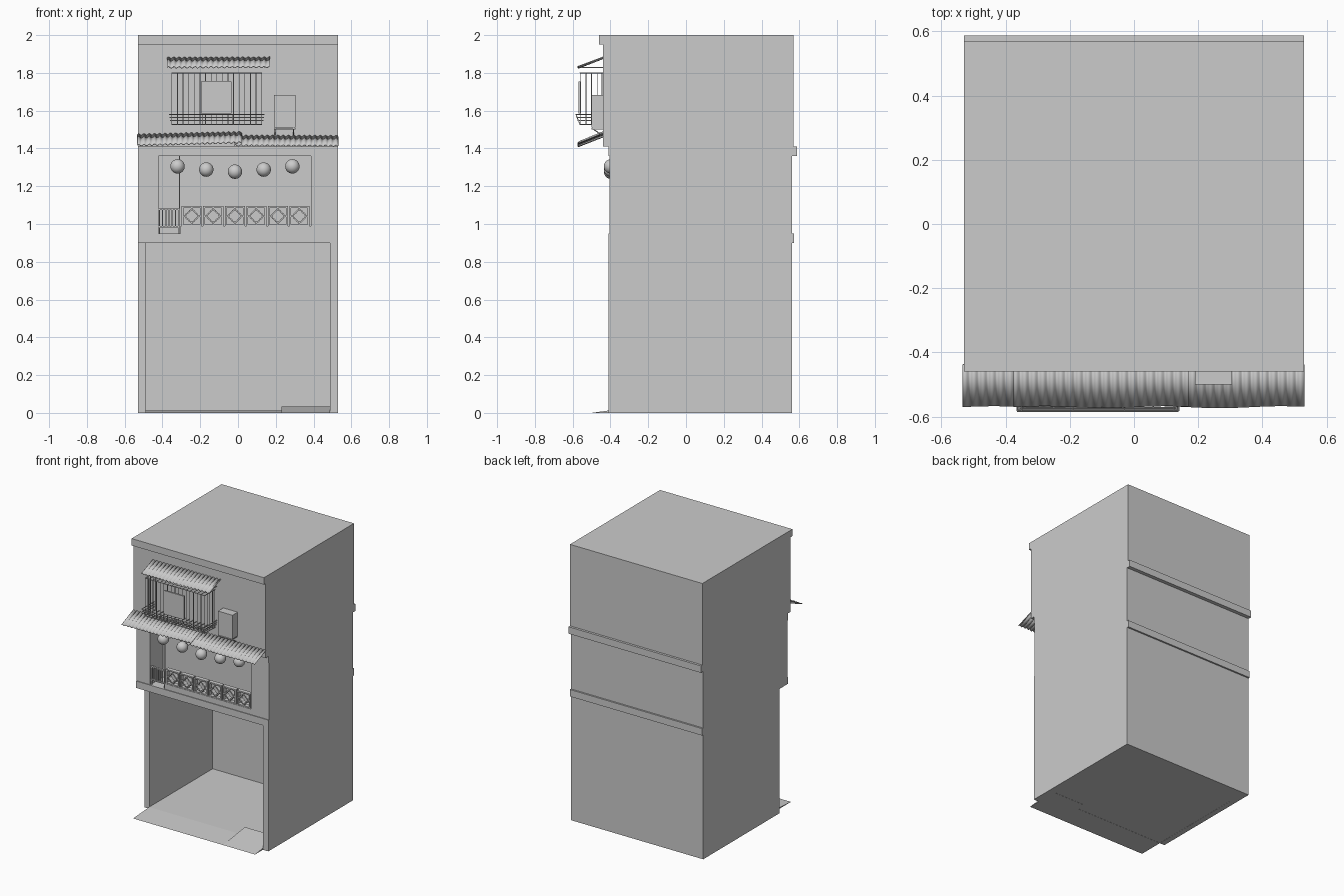
import bpy, bmesh, math
from mathutils import Vector, Matrix

if "Cube" in bpy.data.objects:
    bpy.data.objects.remove(bpy.data.objects["Cube"])


def finish(bm, name, smooth=False):
    bmesh.ops.recalc_face_normals(bm, faces=bm.faces)
    me = bpy.data.meshes.new(name)
    bm.to_mesh(me)
    bm.free()
    ob = bpy.data.objects.new(name, me)
    bpy.context.collection.objects.link(ob)
    if smooth:
        for p in me.polygons:
            p.use_smooth = True
    return ob


def add_box(bm, x0, x1, y0, y1, z0, z1):
    m = Matrix.Translation(((x0 + x1) / 2, (y0 + y1) / 2, (z0 + z1) / 2))
    m = m @ Matrix.Diagonal((x1 - x0, y1 - y0, z1 - z0, 1))
    bmesh.ops.create_cube(bm, size=1, matrix=m)


def box(name, *b):
    bm = bmesh.new()
    add_box(bm, *b)
    return finish(bm, name)


def add_rod(bm, a, b, r=0.0022, seg=6):
    a, b = Vector(a), Vector(b)
    rot = (b - a).to_track_quat('Z', 'Y').to_matrix().to_4x4()
    bmesh.ops.create_cone(bm, cap_ends=True, segments=seg, radius1=r, radius2=r,
                          depth=(b - a).length,
                          matrix=Matrix.Translation((a + b) / 2) @ rot)


def wedge(name, x0, x1, y0, y1, h):
    # ramp rising from y0 at ground to height h at y1
    bm = bmesh.new()
    rows = [[bm.verts.new((x, y, z)) for y, z in ((y0, 0), (y1, 0), (y1, h))] for x in (x0, x1)]
    a, b = rows
    bm.faces.new(a)
    bm.faces.new(b)
    for i in range(3):
        j = (i + 1) % 3
        bm.faces.new((a[i], a[j], b[j], b[i]))
    return finish(bm, name)


def awning(name, x0, x1, back, front, yb=-0.437, yf=-0.57):
    # corrugated sheet; back / front give the edge heights at x0 and x1
    bm = bmesh.new()
    n = int((x1 - x0) / 0.028 * 8)
    rows = []
    for i in range(n + 1):
        t = i / n
        wave = 0.004 * math.sin(i * math.pi / 4)
        zb = back[0] + (back[1] - back[0]) * t + wave
        zf = front[0] + (front[1] - front[0]) * t + wave
        x = x0 + (x1 - x0) * t
        rows.append((bm.verts.new((x, yb, zb)),
                     bm.verts.new((x, yf + 0.003 * math.sin(t * 9), zf))))
    for p, q in zip(rows, rows[1:]):
        bm.faces.new((p[0], p[1], q[1], q[0]))
    ob = finish(bm, name, True)
    m = ob.modifiers.new("thickness", 'SOLIDIFY')
    m.thickness = 0.004
    m.offset = 0


# ground floor: open room, left wall stops short of the front
box("ground_left_wall", -0.53, -0.49, -0.315, 0.56, 0, 0.9)
box("ground_right_wall", 0.487, 0.53, -0.41, 0.56, 0, 0.9)
box("ground_back_wall", -0.49, 0.487, 0.41, 0.56, 0, 0.9)
box("ground_floor", -0.49, 0.487, -0.315, 0.41, 0.001, 0.012)
wedge("entry_slope", -0.49, 0.487, -0.50, -0.315, 0.012)
wedge("side_ramp", 0.23, 0.487, -0.50, -0.25, 0.035)
box("first_slab", -0.53, 0.53, -0.41, 0.572, 0.9, 0.95)

# middle floor with recessed balcony
box("middle_left_jamb", -0.53, -0.42, -0.405, -0.26, 0.95, 1.36)
box("middle_right_jamb", 0.387, 0.53, -0.405, -0.26, 0.95, 1.36)
box("middle_block", -0.53, 0.53, -0.26, 0.56, 0.95, 1.36)
box("second_slab", -0.53, 0.53, -0.41, 0.587, 1.36, 1.41)

# upper floor and roof edge
box("upper_block", -0.53, 0.53, -0.44, 0.57, 1.41, 1.95)
box("roof_cap", -0.53, 0.53, -0.46, 0.57, 1.95, 2.0)

# balcony parapet: curb, rails and pierced blocks
box("balcony_curb", -0.305, 0.387, -0.405, -0.365, 0.95, 0.978)
box("balcony_sill", -0.305, 0.387, -0.405, -0.37, 0.978, 0.99)
for k in range(6):
    cx, cz, h, t = -0.245 + 0.114 * k, 1.042, 0.053, 0.009
    y0, y1 = -0.402, -0.372
    bm = bmesh.new()
    add_box(bm, cx - h, cx + h, y0, y1, cz + h - t, cz + h)
    add_box(bm, cx - h, cx + h, y0, y1, cz - h, cz - h + t)
    for s in (-1, 1):
        a, b = sorted((s * h, s * (h - t)))
        add_box(bm, cx + a, cx + b, y0, y1, cz - h + t, cz + h - t)
        a, b = sorted((s * (h - t), s * 0.03))
        add_box(bm, cx + a, cx + b, y0, y1, cz - 0.004, cz + 0.004)
        add_box(bm, cx - 0.004, cx + 0.004, y0, y1, cz + a, cz + b)
    # scalloped ring in the middle
    n, loops = 16, []
    for i in range(n):
        ang = i * math.tau / n
        w = 0.004 * math.cos(4 * ang)
        loops.append([bm.verts.new((cx + r * math.cos(ang), y, cz + r * math.sin(ang)))
                      for r, y in ((0.034 + w, y0), (0.034 + w, y1), (0.026 + w, y1), (0.026 + w, y0))])
    for i in range(n):
        p, q = loops[i], loops[(i + 1) % n]
        for j in range(4):
            l = (j + 1) % 4
            bm.faces.new((p[j], p[l], q[l], q[j]))
    finish(bm, f"pierced_block_{k + 1}")

# small gate and balcony post
bm = bmesh.new()
for z in (0.985, 1.078):
    add_box(bm, -0.42, -0.31, -0.40, -0.385, z - 0.004, z + 0.004)
for i in range(7):
    x = -0.416 + i * 0.017
    add_box(bm, x - 0.003, x + 0.003, -0.396, -0.389, 0.95 if i in (0, 6) else 0.985, 1.078)
finish(bm, "balcony_gate")
bm = bmesh.new()
add_rod(bm, (-0.31, -0.39, 0.95), (-0.31, -0.39, 1.36), 0.0035, 8)
finish(bm, "balcony_post")

# round lanterns hanging in an arc
for k, z in enumerate((1.305, 1.288, 1.277, 1.288, 1.305)):
    bm = bmesh.new()
    bmesh.ops.create_uvsphere(bm, u_segments=24, v_segments=16, radius=0.038,
                              matrix=Matrix.Translation((-0.32 + 0.152 * k, -0.397, z)))
    finish(bm, f"lantern_{k + 1}", True)

# corrugated awnings
awning("lower_awning_left", -0.533, 0.02, (1.473, 1.486), (1.417, 1.432))
awning("lower_awning_right", -0.02, 0.53, (1.467, 1.465), (1.416, 1.414))
awning("window_awning", -0.375, 0.17, (1.88, 1.881), (1.829, 1.831))
bm = bmesh.new()
for x in (-0.34, -0.25, -0.10, 0.06, 0.14):
    add_rod(bm, (x, -0.44, 1.828), (x, -0.57, 1.828))
finish(bm, "awning_brackets")

# window cage: upright bars, side bars, top frame and basket rails
bm = bmesh.new()
xl, xr, yf, yb = -0.35, 0.125, -0.56, -0.44
for i in range(17):
    x = xl + (xr - xl) * i / 16
    add_rod(bm, (x, yf, 1.525), (x, yf, 1.80))
    add_rod(bm, (x, yf, 1.80), (x, yb, 1.80))
    add_rod(bm, (x, yf, 1.527), (x, yb, 1.527))
for x in (xl, xr):
    for y in (-0.53, -0.50, -0.47, -0.444):
        add_rod(bm, (x, y, 1.525), (x, y, 1.80))
for z, g in ((1.80, 0), (1.527, 0), (1.548, 0.012), (1.563, 0.018), (1.58, 0.023)):
    l, r, f = xl - g * 0.6, xr + g * 0.6, yf - g
    for a, b in (((l, f), (r, f)), ((l, f), (l, yb)), ((r, f), (r, yb))):
        add_rod(bm, (*a, z), (*b, z), 0.003)
for x in (xl, -0.19, -0.03, xr):
    add_rod(bm, (x, yf, 1.525), (x, yf - 0.023, 1.58))
finish(bm, "window_cage")
box("cage_panel", -0.195, -0.035, -0.568, -0.556, 1.585, 1.755)

# wall unit on its bracket
box("wall_unit", 0.19, 0.305, -0.50, -0.44, 1.51, 1.683)
bm = bmesh.new()
for x in (0.195, 0.295):
    add_box(bm, x - 0.004, x + 0.004, -0.495, -0.44, 1.50, 1.51)
    add_rod(bm, (x, -0.445, 1.47), (x, -0.49, 1.502), 0.003)
add_box(bm, 0.19, 0.305, -0.50, -0.493, 1.50, 1.507)
finish(bm, "wall_unit_bracket")
